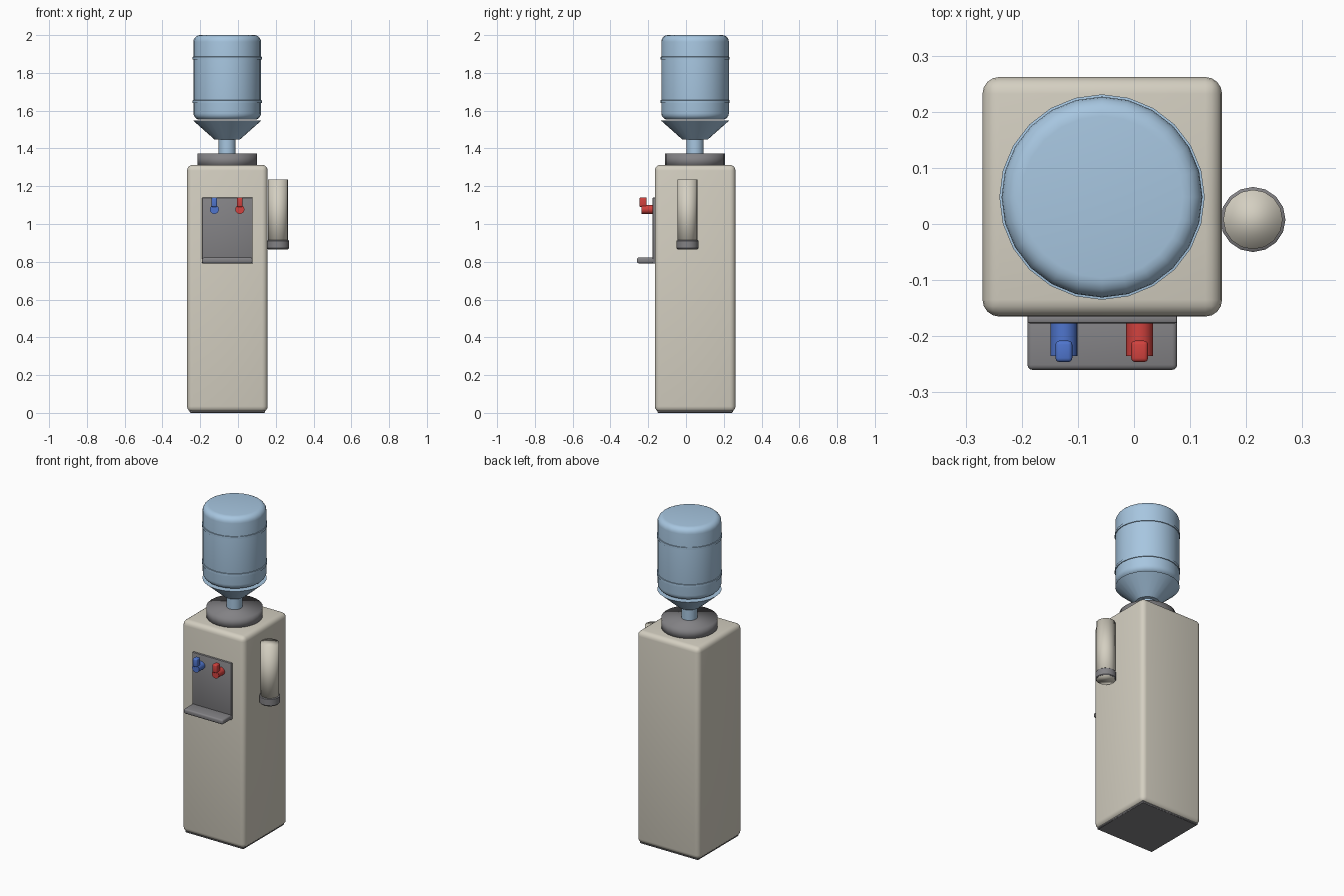
import bpy, bmesh, math
from mathutils import Matrix, Vector

cube = bpy.data.objects.get("Cube")
if cube:
    bpy.data.objects.remove(cube, do_unlink=True)


def material(name, rgb):
    lin = [((c / 255 + 0.055) / 1.055) ** 2.4 for c in rgb] + [1]
    m = bpy.data.materials.new(name)
    m.use_nodes = True
    m.diffuse_color = lin
    m.node_tree.nodes["Principled BSDF"].inputs["Base Color"].default_value = lin
    return m


CREAM = material("cream plastic", (212, 207, 193))
GREY = material("grey plastic", (131, 130, 133))
WATER = material("bottle blue", (167, 198, 224))
BLUE = material("cold blue", (79, 117, 205))
RED = material("hot red", (210, 66, 62))
AXIS = (-0.057, 0.048)


def finish(name, bm, mat, angle=40):
    bmesh.ops.recalc_face_normals(bm, faces=bm.faces)
    me = bpy.data.meshes.new(name)
    bm.to_mesh(me)
    bm.free()
    me.materials.append(mat)
    ob = bpy.data.objects.new(name, me)
    bpy.context.collection.objects.link(ob)
    bpy.ops.object.select_all(action='DESELECT')
    ob.select_set(True)
    bpy.context.view_layer.objects.active = ob
    if angle:
        bpy.ops.object.shade_smooth_by_angle(angle=math.radians(angle))
    else:
        bpy.ops.object.shade_smooth()
    return ob


def box(name, lo, hi, mat, bevel, segments=3):
    lo, hi = Vector(lo), Vector(hi)
    bm = bmesh.new()
    bmesh.ops.create_cube(bm, size=1)
    bmesh.ops.scale(bm, vec=hi - lo, verts=bm.verts)
    bmesh.ops.translate(bm, vec=(lo + hi) / 2, verts=bm.verts)
    bmesh.ops.bevel(bm, geom=bm.edges[:], offset=bevel, segments=segments,
                    profile=0.5, affect='EDGES')
    return finish(name, bm, mat)


def turned(name, profile, centre, mat, sides=24, angle=40):
    """Closed solid from (radius, height) points around a vertical axis."""
    bm = bmesh.new()
    rings = []
    for r, z in profile:
        ring = bmesh.ops.create_circle(bm, segments=sides, radius=r,
                                       matrix=Matrix.Translation((*centre, z)))
        rings.append(ring["verts"])
    for a, b in zip(rings, rings[1:]):
        for i in range(sides):
            j = (i + 1) % sides
            bm.faces.new((a[i], a[j], b[j], b[i]))
    bm.faces.new(rings[0])
    bm.faces.new(rings[-1])
    return finish(name, bm, mat, angle)


# Cabinet and base
box("cabinet", (-0.27, -0.165, 0.005), (0.157, 0.262, 1.313), CREAM, 0.03, 4)
box("base_plate", (-0.256, -0.151, 0), (0.143, 0.248, 0.03), GREY, 0.004, 1)

# Bottle seat
turned("bottle_seat", [(0.158, 1.30), (0.158, 1.372)], AXIS, GREY, angle=0)

# Water bottle: rounded barrel, shoulder funnel, neck and ribs
def arc(r, z, radius, start, end):
    return [(r + radius * math.cos(math.radians(t)), z + radius * math.sin(math.radians(t)))
            for t in range(start, end + 1, 18)]

turned("bottle_barrel", arc(0.144, 1.587, 0.035, -90, 0) + arc(0.144, 1.965, 0.035, 0, 90),
       AXIS, WATER)
turned("bottle_funnel", [(0.067, 1.447), (0.18, 1.547)], AXIS, WATER)
turned("bottle_neck", [(0.045, 1.36), (0.045, 1.46)], AXIS, WATER)
for label, z in (("lower", 1.648), ("upper", 1.878)):
    turned(label + "_bottle_rib", [(0.17, z - 0.009), (0.183, z - 0.007),
                                   (0.183, z + 0.007), (0.17, z + 0.009)], AXIS, WATER)

# Tap panel and drip tray
box("tap_panel", (-0.19, -0.177, 0.79), (0.077, -0.16, 1.14), GREY, 0.004, 2)
box("drip_tray", (-0.19, -0.26, 0.792), (0.077, -0.165, 0.822), GREY, 0.009)

# Taps
for label, x, mat in (("cold", -0.125, BLUE), ("hot", 0.01, RED)):
    bm = bmesh.new()
    place = Matrix.Translation((x, -0.203, 1.077)) @ Matrix.Rotation(math.pi / 2, 4, 'X')
    bmesh.ops.create_cone(bm, cap_ends=True, segments=16, radius1=0.024,
                          radius2=0.024, depth=0.064, matrix=place)
    finish(label + "_spout", bm, mat)
    box(label + "_lever", (x - 0.015, -0.246, 1.09), (x + 0.015, -0.208, 1.141), mat, 0.007)

# Cup dispenser on the left side
CUPS = (0.212, 0.008)
turned("cup_tube", [(0.053, 0.866), (0.053, 1.235)], CUPS, CREAM, 16, 0)
turned("cup_tube_ring", [(0.054, 0.868), (0.058, 0.872), (0.058, 0.911), (0.053, 0.915)],
       CUPS, GREY, 16)
